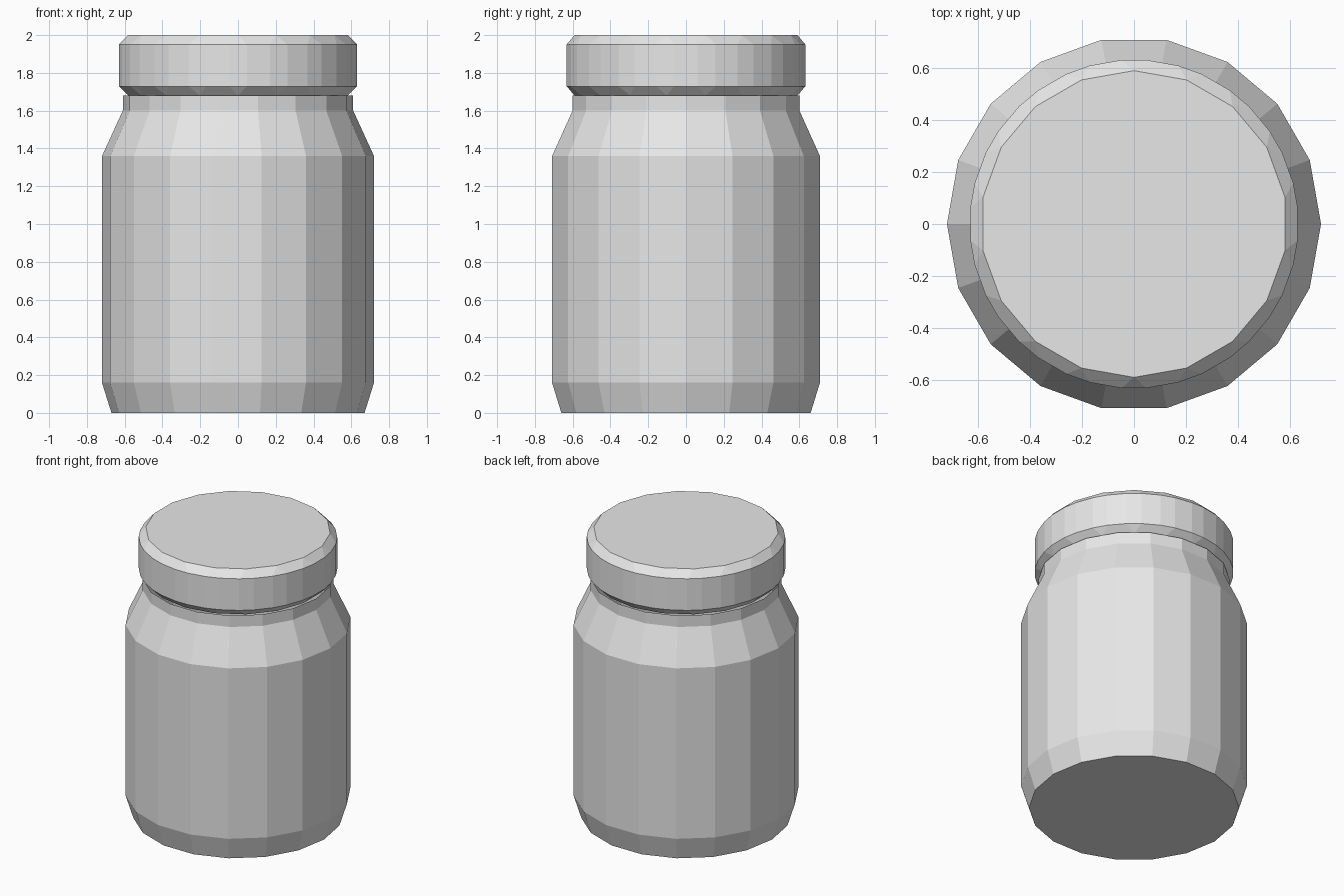
import bpy
import bmesh
from math import cos, sin, tau

if "Cube" in bpy.data.objects:
    bpy.data.objects.remove(bpy.data.objects["Cube"], do_unlink=True)

SIDES = 18

grey = bpy.data.materials.new("light_grey")
grey.use_nodes = True
grey.diffuse_color = (0.8, 0.8, 0.8, 1)
grey.node_tree.nodes["Principled BSDF"].inputs["Base Color"].default_value = (0.8, 0.8, 0.8, 1)


def lathe(name, profile, start, cap_top):
    """Faceted turned shell from (radius, height) pairs."""
    bm = bmesh.new()
    rings = []
    for r, z in profile:
        angles = [start + tau * i / SIDES for i in range(SIDES)]
        rings.append([bm.verts.new((r * cos(a), r * sin(a), z)) for a in angles])
    for low, high in zip(rings, rings[1:]):
        for i in range(SIDES):
            j = (i + 1) % SIDES
            bm.faces.new((low[i], low[j], high[j], high[i]))
    bm.faces.new(rings[0][::-1])
    if cap_top:
        bm.faces.new(rings[-1])
    mesh = bpy.data.meshes.new(name)
    bm.to_mesh(mesh)
    bm.free()
    mesh.materials.append(grey)
    obj = bpy.data.objects.new(name, mesh)
    bpy.context.collection.objects.link(obj)
    return obj


# Jar body: chamfered foot, straight wall, sloped shoulder, open neck
lathe("jar_body", [(0.67, 0), (0.72, 0.16), (0.72, 1.36), (0.61, 1.6), (0.61, 1.68)], 0, False)

# Lid: cylinder turned half a side from the body, every edge chamfered
lid = lathe("lid", [(0.64, 1.68), (0.64, 2.0)], tau / SIDES / 2, True)
bevel = lid.modifiers.new("edge_chamfer", "BEVEL")
bevel.limit_method = "NONE"
bevel.width = 0.049
bevel.segments = 1
